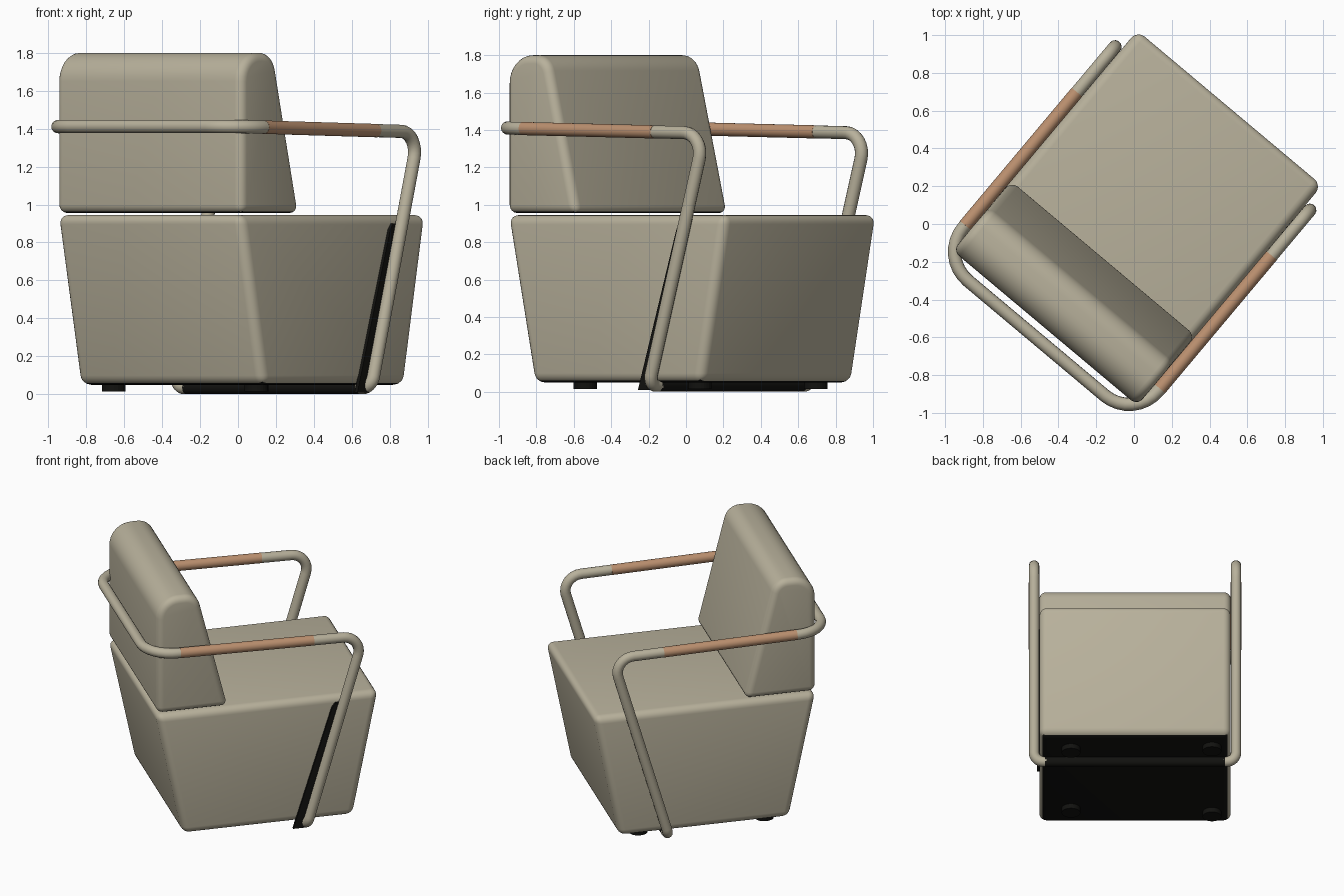
import bpy, bmesh, math
from mathutils import Vector

if "Cube" in bpy.data.objects:
    bpy.data.objects.remove(bpy.data.objects["Cube"], do_unlink=True)

TURN = math.radians(-40)   # the chair stands turned about z
MID = -0.007               # centre line of the chair, across its width


def material(name, rgb):
    m = bpy.data.materials.new(name)
    m.use_nodes = True
    m.diffuse_color = (*rgb, 1)
    m.node_tree.nodes["Principled BSDF"].inputs["Base Color"].default_value = (*rgb, 1)
    return m


BEIGE = material("beige", (0.48, 0.44, 0.33))
TAN = material("tan leather", (0.50, 0.28, 0.16))
BLACK = material("black", (0.006, 0.006, 0.005))


def add(name, data, mats):
    obj = bpy.data.objects.new(name, data)
    bpy.context.collection.objects.link(obj)
    for m in mats:
        data.materials.append(m)
    obj.rotation_euler.z = TURN
    return obj


def fillet(a, p, b, r, steps=8):
    """Arc points rounding the corner p between a and b."""
    d1, d2 = (a - p).normalized(), (b - p).normalized()
    half = d1.angle(d2) / 2
    t = r / math.tan(half)
    centre = p + (d1 + d2).normalized() * (r / math.sin(half))
    start = (p + d1 * t - centre).normalized()
    end = (p + d2 * t - centre).normalized()
    return [centre + start.slerp(end, i / steps).normalized() * r for i in range(steps + 1)]


def rounded(corners, radii, closed):
    pts = [Vector(c) for c in corners]
    n, out = len(pts), []
    for i, p in enumerate(pts):
        if radii[i] == 0 or (not closed and i in (0, n - 1)):
            out.append(p)
        else:
            out += fillet(pts[i - 1], p, pts[(i + 1) % n], radii[i])
    return out


def cushion(name, profile, radii, half_width, bevel, mats):
    """Side profile (y, z) extruded across the width with soft edges."""
    outline = rounded([(0, y, z) for y, z in profile], radii, True)
    bm = bmesh.new()
    face = bm.faces.new([bm.verts.new((MID - half_width, p.y, p.z)) for p in outline])
    moved = bmesh.ops.extrude_face_region(bm, geom=[face])["geom"]
    bmesh.ops.translate(bm, vec=(2 * half_width, 0, 0),
                        verts=[v for v in moved if isinstance(v, bmesh.types.BMVert)])
    bmesh.ops.recalc_face_normals(bm, faces=bm.faces)
    sharp = [e for e in bm.edges if e.calc_face_angle(0) > math.radians(30)]
    bmesh.ops.bevel(bm, geom=sharp, offset=bevel, offset_type='OFFSET', segments=5,
                    profile=0.5, affect='EDGES', clamp_overlap=False)
    bm.normal_update()
    # dark underside cloth
    for f in bm.faces:
        f.material_index = 1 if f.normal.z < -0.8 else 0
    mesh = bpy.data.meshes.new(name)
    bm.to_mesh(mesh)
    bm.free()
    obj = add(name, mesh, mats)
    bpy.ops.object.select_all(action='DESELECT')
    obj.select_set(True)
    bpy.context.view_layer.objects.active = obj
    bpy.ops.object.shade_smooth_by_angle(angle=math.radians(30))


def tube(name, points, radius, mat):
    cu = bpy.data.curves.new(name, 'CURVE')
    cu.dimensions = '3D'
    cu.bevel_depth = radius
    cu.bevel_resolution = 5
    cu.use_fill_caps = True
    sp = cu.splines.new('POLY')
    sp.points.add(len(points) - 1)
    for sp_pt, p in zip(sp.points, points):
        sp_pt.co = (p[0], p[1], p[2], 1)
    sp.use_smooth = True
    add(name, cu, [mat])


# Upholstered seat block and backrest
cushion("seat", [(-0.73, 0.945), (-0.545, 0.05), (0.63, 0.05), (0.805, 0.945)],
        [0] * 4, 0.638, 0.05, [BEIGE, BLACK])
cushion("backrest", [(-0.725, 1.80), (-0.725, 0.955), (-0.235, 0.955), (-0.445, 1.80)],
        [0.15, 0, 0, 0.11], 0.638, 0.045, [BEIGE, BLACK])

# Bent tube frame: leg, arm, back rail, arm, leg
ARM, RAD = 0.673, 0.035
BACK = (-0.795, 1.412)
FRONT = (0.69, 1.383)
FOOT = (0.30, RAD)
side = [(0.59, *FOOT), (ARM, *FOOT), (ARM, *FRONT), (ARM, *BACK)]
path = side + [(-x, y, z) for x, y, z in reversed(side)]
bends = [0, 0.06, 0.11, 0.2]
tube("tube_frame", [p + Vector((MID, 0, 0)) for p in
                    rounded(path, bends + bends[::-1], False)], RAD, BEIGE)
tube("floor_bar", [(MID + s * 0.6, *FOOT) for s in (-1, 1)], RAD, BLACK)


# Leather sleeves on the armrests
def on_arm(y):
    t = (y - BACK[0]) / (FRONT[0] - BACK[0])
    return BACK[1] + t * (FRONT[1] - BACK[1])


for s, label in ((1, "right"), (-1, "left")):
    tube("arm_sleeve_" + label,
         [(MID + s * ARM, y, on_arm(y)) for y in (-0.58, 0.34)], RAD + 0.001, TAN)

# Dark strip between one leg and the seat side
slope = (FRONT[0] - FOOT[0]) / (FRONT[1] - FOOT[1])
bm = bmesh.new()
ring = []
for z, back in ((0.01, 0.095), (0.87, 0.075), (0.9, 0.06), (0.9, 0.0), (0.01, 0.0)):
    ring.append(bm.verts.new((0.628, FOOT[0] + slope * z - back, z)))
plate = bm.faces.new(ring)
new = bmesh.ops.extrude_face_region(bm, geom=[plate])["geom"]
bmesh.ops.translate(bm, vec=(0.02, 0, 0),
                    verts=[v for v in new if isinstance(v, bmesh.types.BMVert)])
bmesh.ops.recalc_face_normals(bm, faces=bm.faces)
mesh = bpy.data.meshes.new("leg_strip")
bm.to_mesh(mesh)
bm.free()
add("leg_strip", mesh, [BLACK])

# Round glides under the seat
for i, (x, y) in enumerate([(-0.52, -0.4), (-0.52, 0.47), (0.42, -0.35), (0.42, 0.45)]):
    bm = bmesh.new()
    bmesh.ops.create_cone(bm, cap_ends=True, segments=24, radius1=0.063,
                          radius2=0.063, depth=0.045)
    bmesh.ops.translate(bm, vec=(x, y, 0.0375), verts=bm.verts)
    mesh = bpy.data.meshes.new("glide")
    bm.to_mesh(mesh)
    bm.free()
    add("glide_%d" % (i + 1), mesh, [BLACK])
